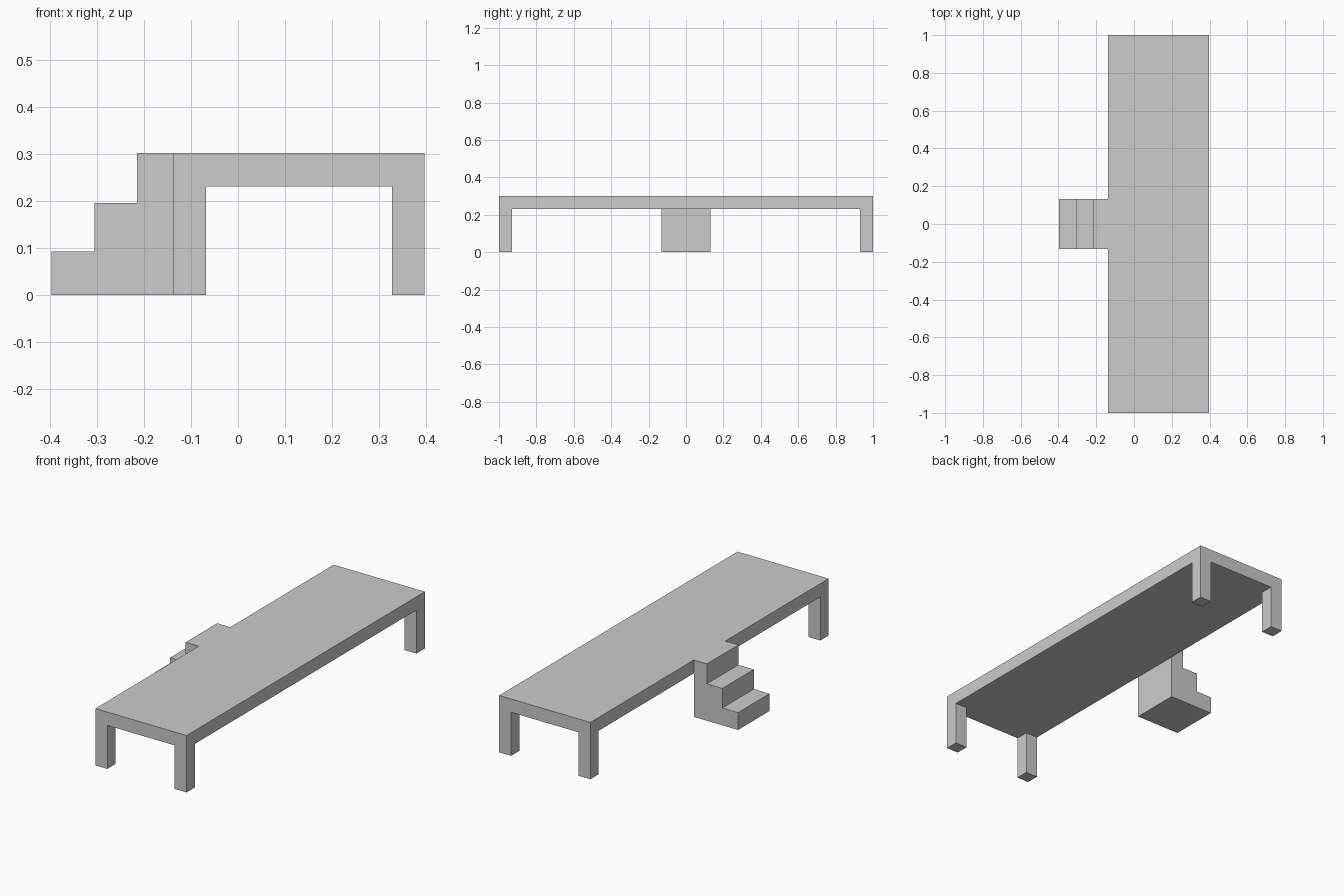
import bpy, bmesh

if "Cube" in bpy.data.objects:
    bpy.data.objects.remove(bpy.data.objects["Cube"])

X0, X1 = -0.138, 0.398      # platform extent in x
Y = 1.0                     # platform half length
LEG = 0.07                  # leg thickness
TOP, UNDER = 0.302, 0.231   # slab top and underside
STEP_HALF = 0.132           # half width of the steps


def finish(bm, name):
    bmesh.ops.recalc_face_normals(bm, faces=bm.faces[:])
    bmesh.ops.dissolve_limit(bm, angle_limit=0.01, verts=bm.verts[:], edges=bm.edges[:])
    mesh = bpy.data.meshes.new(name)
    bm.to_mesh(mesh)
    bm.free()
    obj = bpy.data.objects.new(name, mesh)
    bpy.context.collection.objects.link(obj)
    return obj


def extrude(bm, faces, dx=0, dy=0, dz=0):
    ext = bmesh.ops.extrude_face_region(bm, geom=faces, use_keep_orig=False)
    verts = [v for v in ext["geom"] if isinstance(v, bmesh.types.BMVert)]
    bmesh.ops.translate(bm, verts=verts, vec=(dx, dy, dz))


# Platform: slab with a 3 x 3 underside whose corner cells extrude into legs
bm = bmesh.new()
xs = [X0, X0 + LEG, X1 - LEG, X1]
ys = [-Y, -Y + LEG, Y - LEG, Y]
grid = [[bm.verts.new((x, y, UNDER)) for y in ys] for x in xs]
cells = {}
for i in range(3):
    for j in range(3):
        cells[i, j] = bm.faces.new((grid[i][j], grid[i][j + 1],
                                    grid[i + 1][j + 1], grid[i + 1][j]))
top = bmesh.ops.duplicate(bm, geom=list(cells.values()))
top_verts = [g for g in top["geom"] if isinstance(g, bmesh.types.BMVert)]
bmesh.ops.translate(bm, verts=top_verts, vec=(0, 0, TOP - UNDER))
rims = [e for e in bm.edges if e.is_boundary]
bmesh.ops.bridge_loops(bm, edges=rims)
for i in (0, 2):
    for j in (0, 2):
        extrude(bm, [cells[i, j]], dz=-UNDER)
        if cells[i, j].is_valid:
            bm.faces.remove(cells[i, j])
finish(bm, "platform_with_legs")

# Steps: stair profile extruded across the width
profile = [(-0.398, 0), (X0, 0), (X0, TOP), (-0.215, TOP),
           (-0.215, 0.196), (-0.306, 0.196), (-0.306, 0.092), (-0.398, 0.092)]
bm = bmesh.new()
side = bm.faces.new([bm.verts.new((x, -STEP_HALF, z)) for x, z in profile])
ext = bmesh.ops.extrude_face_region(bm, geom=[side], use_keep_orig=True)
bmesh.ops.translate(bm, vec=(0, 2 * STEP_HALF, 0),
                    verts=[v for v in ext["geom"] if isinstance(v, bmesh.types.BMVert)])
finish(bm, "steps")
